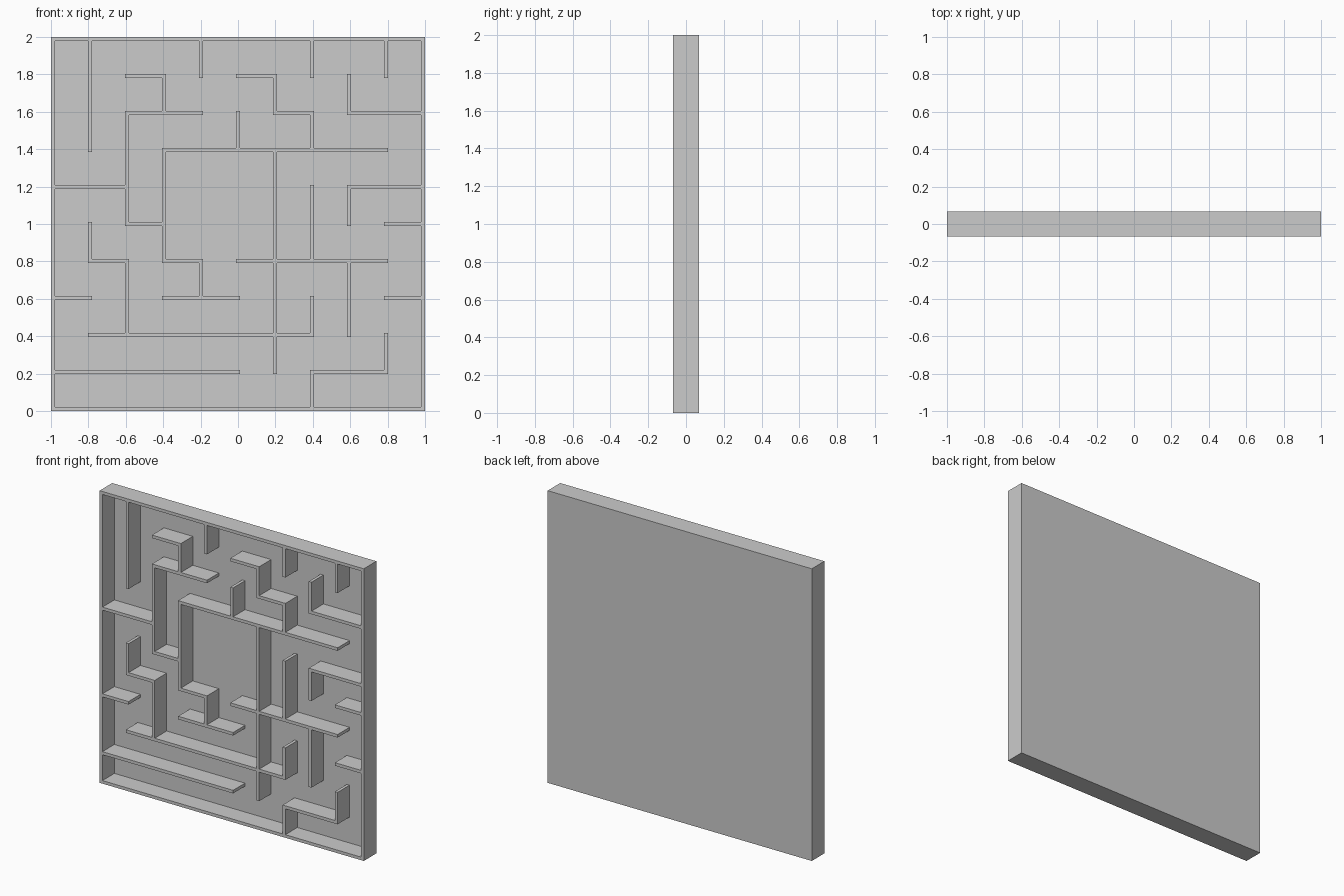
import bpy, bmesh

if "Cube" in bpy.data.objects:
    bpy.data.objects.remove(bpy.data.objects["Cube"])

N = 10                    # maze cells per side
T = 0.021                 # wall thickness
PITCH = (2 - T) / N       # distance between wall lines
FRONT, FLOOR, BACK = -0.068, 0.061, 0.068

# Walls on the grid: horizontal (row, from column, to column)
H = [(0, 0, 10), (10, 0, 10), (9, 2, 3), (9, 5, 6), (8, 2, 4), (8, 6, 7),
     (8, 8, 10), (7, 3, 9), (6, 0, 2), (6, 8, 10), (5, 2, 3), (5, 9, 10),
     (4, 1, 2), (4, 3, 4), (4, 5, 9), (3, 0, 1), (3, 3, 5), (3, 9, 10),
     (2, 1, 7), (1, 0, 5), (1, 7, 9)]
# and vertical (column, from row, to row)
V = [(0, 0, 10), (10, 0, 10), (1, 7, 10), (4, 9, 10), (7, 9, 10), (9, 9, 10),
     (3, 8, 9), (2, 5, 8), (3, 4, 7), (5, 7, 8), (6, 8, 9), (7, 7, 8),
     (8, 8, 9), (6, 1, 7), (7, 4, 6), (8, 5, 6), (8, 2, 4), (1, 4, 5),
     (2, 2, 4), (4, 3, 4), (7, 2, 3), (7, 0, 1), (9, 1, 2)]

# Fine bands: even bands are wall lines, odd bands are corridors
solid = set()
for r, a, b in H:
    solid |= {(c, 2 * r) for c in range(2 * a, 2 * b + 1)}
for c, a, b in V:
    solid |= {(2 * c, r) for r in range(2 * a, 2 * b + 1)}
M = 2 * N + 1
cut = [(k // 2) * PITCH + (k % 2) * T for k in range(M + 1)]

bm = bmesh.new()


def quad(*pts):
    bm.faces.new([bm.verts.new((cut[i] - 1, y, cut[j])) for i, y, j in pts])


for i in range(M):
    for j in range(M):
        corners = [(i, j), (i + 1, j), (i + 1, j + 1), (i, j + 1)]
        top = FRONT if (i, j) in solid else FLOOR
        # wall tops and maze floor, then the flat back
        quad(*[(a, top, b) for a, b in corners])
        quad(*[(a, BACK, b) for a, b in reversed(corners)])
        if (i, j) not in solid:
            continue
        # wall sides
        for k, (dx, dz) in enumerate([(0, -1), (1, 0), (0, 1), (-1, 0)]):
            n = (i + dx, j + dz)
            if n in solid:
                continue
            inside = 0 <= n[0] < M and 0 <= n[1] < M
            y = FLOOR if inside else BACK
            (a, b), (c, d) = corners[k], corners[(k + 1) % 4]
            quad((c, FRONT, d), (a, FRONT, b), (a, y, b), (c, y, d))

bmesh.ops.remove_doubles(bm, verts=bm.verts, dist=1e-5)
bmesh.ops.recalc_face_normals(bm, faces=bm.faces)
mesh = bpy.data.meshes.new("maze_board")
bm.to_mesh(mesh)
bm.free()
bpy.context.collection.objects.link(bpy.data.objects.new("maze_board", mesh))
